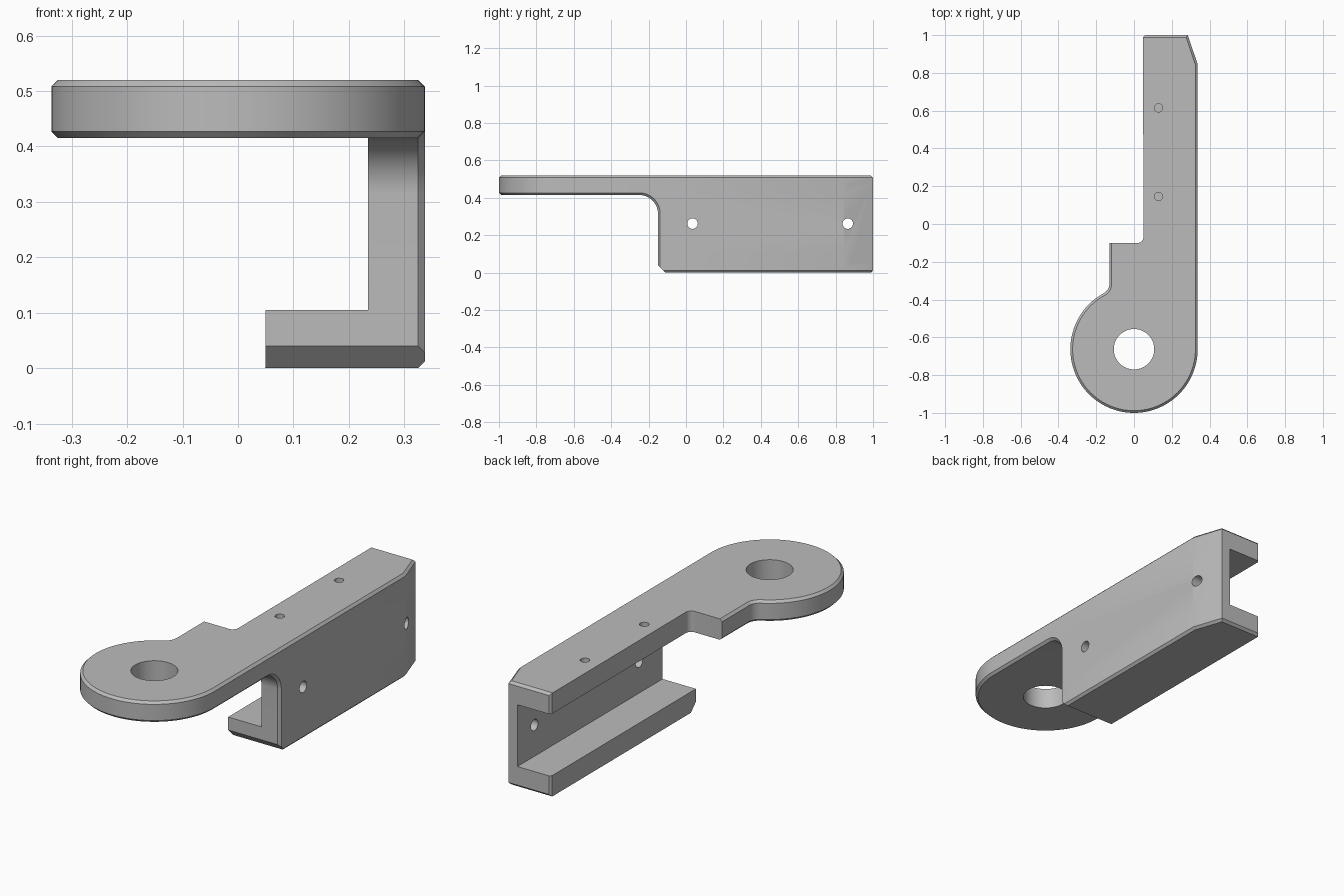
import bpy, bmesh, math
from mathutils import Vector

if "Cube" in bpy.data.objects:
    bpy.data.objects.remove(bpy.data.objects["Cube"])

R, DISC_Y = 0.337, -0.663      # eye radius and centre
H, T, C = 0.52, 0.105, 0.012   # height, wall thickness, edge chamfer
FRONT, CUT_X, CUT_Y = -0.15, 0.285, 0.845

grey = bpy.data.materials.new("plain grey")
grey.use_nodes = True
colour = (0.5, 0.5, 0.5, 1)
grey.diffuse_color = colour
grey.node_tree.nodes["Principled BSDF"].inputs["Base Color"].default_value = colour


def arc(cx, cy, r, a0, a1, n):
    """Points on an arc, angles in degrees."""
    angles = [math.radians(a0 + (a1 - a0) * i / n) for i in range(n + 1)]
    return [(cx + r * math.cos(a), cy + r * math.sin(a)) for a in angles]


def inset(pts, amount):
    """Inset a counter-clockwise outline; amount(a, b) is given per edge."""
    n, out = len(pts), []
    lines = []
    for i in range(n):
        a, b = Vector(pts[i]), Vector(pts[(i + 1) % n])
        d = (b - a).normalized()
        nrm = Vector((-d.y, d.x))
        lines.append((nrm, nrm.dot(a) + amount(a, b)))
    for i in range(n):
        (n1, k1), (n2, k2) = lines[i - 1], lines[i]
        det = n1.x * n2.y - n1.y * n2.x
        if abs(det) < 1e-4:
            p = Vector(pts[i])
            out.append(tuple(p + n2 * (k2 - n2.dot(p))))
        else:
            out.append(((k1 * n2.y - k2 * n1.y) / det, (n1.x * k2 - n2.x * k1) / det))
    return out


def loft(name, layers, place, planes=()):
    """Join matching outlines [(points, level)], then trim by planes."""
    bm = bmesh.new()
    rings = [[bm.verts.new(place(u, v, w)) for u, v in pts] for pts, w in layers]
    for r0, r1 in zip(rings, rings[1:]):
        for i in range(len(r0)):
            j = (i + 1) % len(r0)
            bm.faces.new((r0[i], r0[j], r1[j], r1[i]))
    bm.faces.new(rings[0][::-1])
    bm.faces.new(rings[-1])
    for co, no in planes:
        geom = bm.verts[:] + bm.edges[:] + bm.faces[:]
        cut = bmesh.ops.bisect_plane(bm, geom=geom, plane_co=co, plane_no=no, clear_outer=True)
        edges = [e for e in cut["geom_cut"] if isinstance(e, bmesh.types.BMEdge)]
        bmesh.ops.contextual_create(bm, geom=edges)
    bmesh.ops.recalc_face_normals(bm, faces=bm.faces[:])
    me = bpy.data.meshes.new(name)
    bm.to_mesh(me)
    bm.free()
    me.materials.append(grey)
    ob = bpy.data.objects.new(name, me)
    bpy.context.collection.objects.link(ob)
    return ob


def combine(target, tool, operation):
    """Apply a boolean and remove the tool."""
    mod = target.modifiers.new("join", "BOOLEAN")
    mod.object, mod.operation, mod.solver = tool, operation, "EXACT"
    bpy.context.view_layer.objects.active = target
    bpy.ops.object.modifier_apply(modifier=mod.name)
    bpy.data.objects.remove(tool)


def flat(u, v, w):
    return (u, v, w)


def sideways(u, v, w):
    return (w, u, v)


# Top plate: round eye, stepped neck and long arm
fillet = 0.06
neck_x = -0.13
dx = neck_x - fillet
dy = math.sqrt((R + fillet) ** 2 - dx ** 2)
meet = math.degrees(math.atan2(dy, dx))
outline = [(R, CUT_Y), (CUT_X, 1), (0.06, 1), (0.05, 0.99)]
outline += arc(0.02, -0.07, 0.03, 0, -90, 8)
outline += [(neck_x, -0.10)]
outline += arc(dx, DISC_Y + dy, fillet, 0, meet - 180, 10)
outline += arc(0, DISC_Y, R, meet, 360, 80)[1:]


def plate_top(a, b):
    inner = min(a.y, b.y) > -0.11 and max(a.x, b.x) < 0.06
    step = a.y > -0.11 and abs(a.y - b.y) < 1e-4 and a.y < 0
    return 0 if inner or step else C


def plate_bottom(a, b):
    return 0 if max(a.y, b.y) > 0.9 and a.x < 0.3 else plate_top(a, b)


body = loft("bracket_body", [
    (inset(outline, plate_bottom), H - T), (outline, H - T + C),
    (outline, H - C), (inset(outline, plate_top), H)], flat)

# Upright web with a rounded inner corner under the plate
profile = [(FRONT, 0.05), (1, 0.05), (1, 0.48), (-0.25, 0.48)]
profile += arc(-0.25, H - T - 0.1, 0.1, 90, 0, 14)


def web_edge(a, b):
    return C if max(a.y, b.y) < H - T + 0.001 and max(a.x, b.x) < 0 else 0


web = loft("web", [(profile, R - 0.102), (profile, R - C), (inset(profile, web_edge), R)],
           sideways, [((R, CUT_Y, 0), (1 - CUT_Y, R - CUT_X, 0))])
combine(body, web, "UNION")

# Lower flange with a sloped front edge
foot = [(0.05, FRONT), (R - C, FRONT), (R, FRONT + C), (R, CUT_Y),
        (CUT_X, 1), (0.06, 1), (0.05, 0.99)]


def foot_edge(a, b):
    return C if max(a.y, b.y) > 0 and max(a.x, b.x) > 0.1 else 0


flange = loft("lower_flange", [(inset(foot, foot_edge), 0), (foot, C), (foot, T)],
              flat, [((0, FRONT, 0.04), (0, -1, -1))])
combine(body, flange, "UNION")

# Large eye hole and two small screw holes through the plate
for x, y, r, n in ((0, DISC_Y, 0.107, 64), (0.13, 0.615, 0.022, 32), (0.13, 0.145, 0.022, 32)):
    ring = arc(x, y, r, 0, 360, n)[:-1]
    combine(body, loft("hole_cutter", [(ring, 0.3), (ring, 0.6)], flat), "DIFFERENCE")

# Two cross holes through the web
for y in (0.035, 0.865):
    ring = arc(y, 0.262, 0.028, 0, 360, 32)[:-1]
    combine(body, loft("hole_cutter", [(ring, 0.15), (ring, 0.5)], sideways), "DIFFERENCE")

# Smooth the curved walls only
bpy.ops.object.select_all(action="DESELECT")
body.select_set(True)
bpy.context.view_layer.objects.active = body
bpy.ops.object.shade_smooth_by_angle(angle=math.radians(25))
